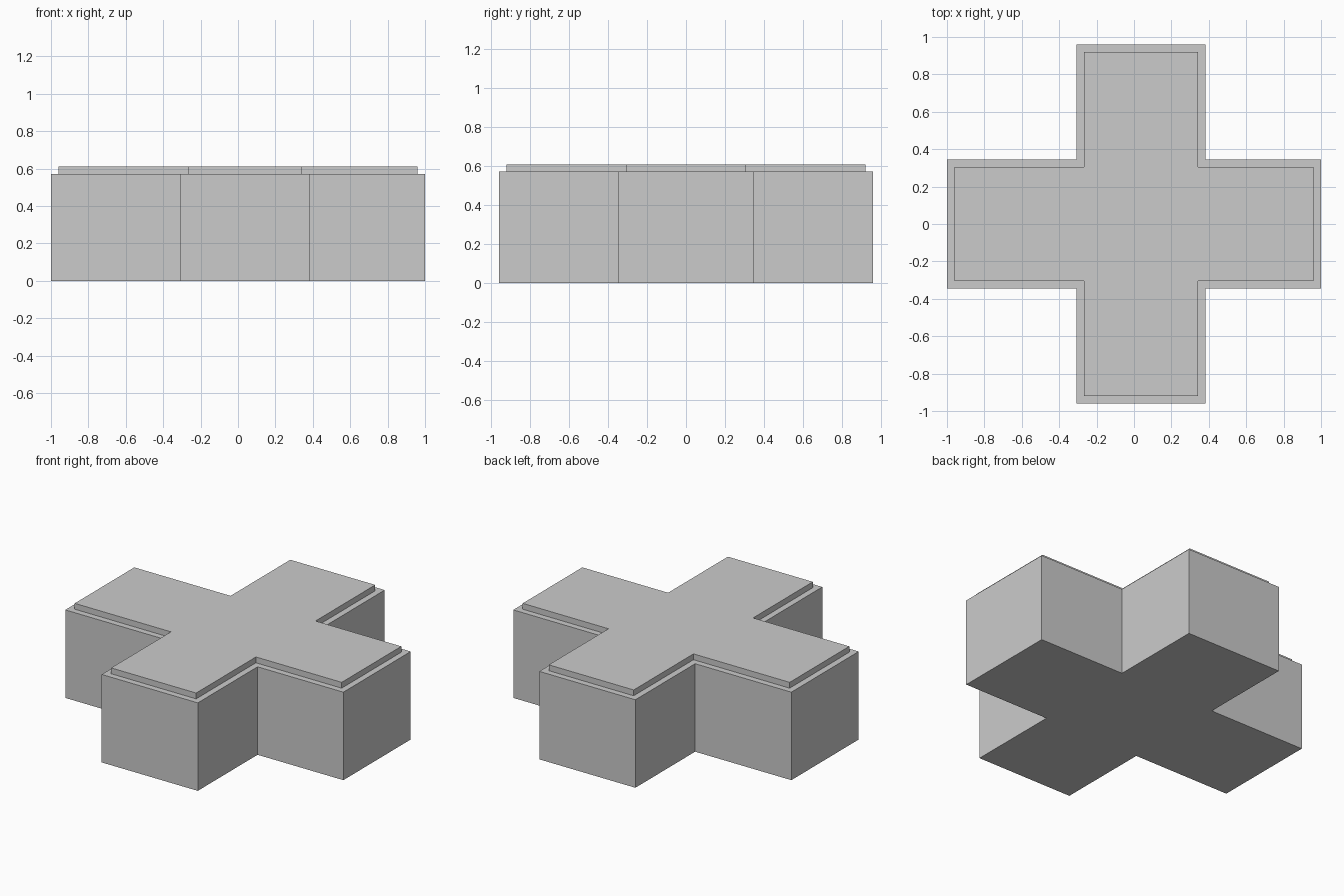
import bpy
import bmesh

if "Cube" in bpy.data.objects:
    bpy.data.objects.remove(bpy.data.objects["Cube"])

# Overall cross dimensions
HALF_X, HALF_Y = 1.0, 0.96          # arm tips
ARM_Y = 0.346                       # half width of the left-right arms
STEM_L, STEM_R = -0.308, 0.383      # sides of the front-back arms
BODY_H, TOP_H, INSET = 0.572, 0.61, 0.04

grey = bpy.data.materials.new("light_grey")
grey.diffuse_color = (0.6, 0.6, 0.6, 1.0)
grey.use_nodes = True
grey.node_tree.nodes["Principled BSDF"].inputs["Base Color"].default_value = grey.diffuse_color


def cross_outline(inset):
    """Counter-clockwise plus-shaped outline, moved inwards by inset."""
    x, y, a = HALF_X - inset, HALF_Y - inset, ARM_Y - inset
    l, r = STEM_L + inset, STEM_R - inset
    return [(l, -y), (r, -y), (r, -a), (x, -a), (x, a), (r, a),
            (r, y), (l, y), (l, a), (-x, a), (-x, -a), (l, -a)]


# Body, narrow ledge and raised roof slab as one closed stepped solid
bm = bmesh.new()
levels = [(0, 0), (0, BODY_H), (INSET, BODY_H), (INSET, TOP_H)]
rings = [[bm.verts.new((x, y, z)) for x, y in cross_outline(i)] for i, z in levels]
for low, high in zip(rings, rings[1:]):
    for k in range(12):
        n = (k + 1) % 12
        bm.faces.new((low[k], low[n], high[n], high[k]))
bm.faces.new(rings[0][::-1])
bm.faces.new(rings[-1])
bmesh.ops.recalc_face_normals(bm, faces=bm.faces)

mesh = bpy.data.meshes.new("cross_building")
bm.to_mesh(mesh)
bm.free()
mesh.materials.append(grey)
building = bpy.data.objects.new("cross_building", mesh)
bpy.context.collection.objects.link(building)
